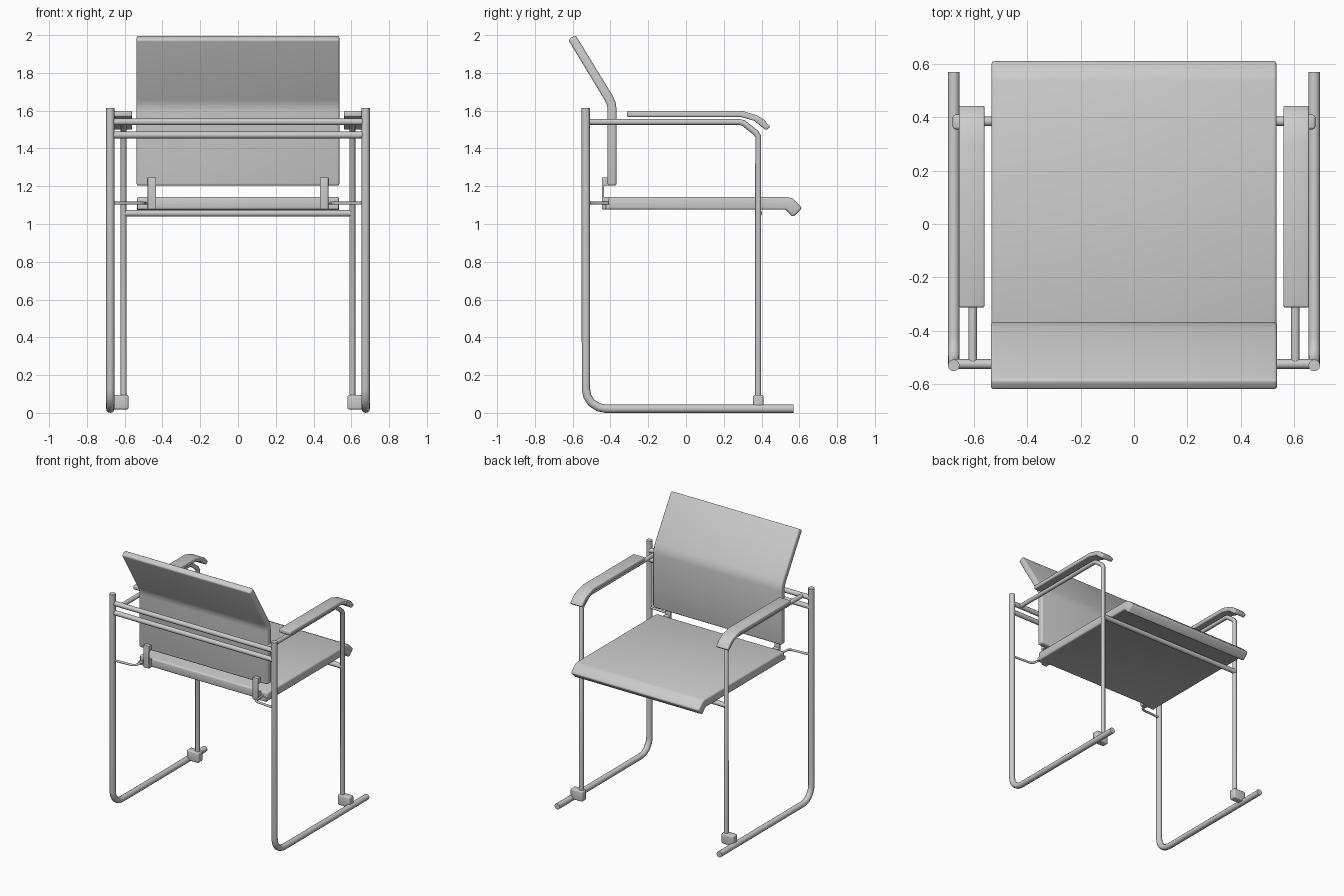
import bpy, math

if "Cube" in bpy.data.objects:
    bpy.data.objects.remove(bpy.data.objects["Cube"])


def activate(ob):
    bpy.ops.object.select_all(action='DESELECT')
    ob.select_set(True)
    bpy.context.view_layer.objects.active = ob


def tube(name, pts, r):
    """Round tube along a list of points, with closed ends."""
    cu = bpy.data.curves.new(name, 'CURVE')
    cu.dimensions = '3D'
    cu.bevel_depth = r
    cu.bevel_resolution = 4
    cu.use_fill_caps = True
    sp = cu.splines.new('POLY')
    sp.points.add(len(pts) - 1)
    for p, co in zip(sp.points, pts):
        p.co = (*co, 1)
    ob = bpy.data.objects.new(name, cu)
    bpy.context.collection.objects.link(ob)
    activate(ob)
    bpy.ops.object.convert(target='MESH')
    bpy.ops.object.shade_smooth_by_angle(angle=math.radians(50))
    return ob


def slab(name, profile, x0, x1, bevel):
    """Side profile (y, z) extruded along x, with rounded edges."""
    n = len(profile)
    verts = [(x, y, z) for x in (x0, x1) for y, z in profile]
    faces = [tuple(range(n)), tuple(range(2 * n - 1, n - 1, -1))]
    faces += [(i, i + n, (i + 1) % n + n, (i + 1) % n) for i in range(n)]
    me = bpy.data.meshes.new(name)
    me.from_pydata(verts, [], faces)
    ob = bpy.data.objects.new(name, me)
    bpy.context.collection.objects.link(ob)
    activate(ob)
    bpy.ops.object.mode_set(mode='EDIT')
    bpy.ops.mesh.select_all(action='SELECT')
    bpy.ops.mesh.normals_make_consistent(inside=False)
    bpy.ops.object.mode_set(mode='OBJECT')
    m = ob.modifiers.new("Bevel", 'BEVEL')
    m.width = bevel
    m.segments = 3
    m.limit_method = 'ANGLE'
    m.angle_limit = math.radians(60)
    bpy.ops.object.modifier_apply(modifier=m.name)
    bpy.ops.object.shade_smooth_by_angle(angle=math.radians(50))
    return ob


def box(name, x0, x1, y0, y1, z0, z1, bevel=0.003):
    return slab(name, [(y0, z0), (y1, z0), (y1, z1), (y0, z1)], x0, x1, bevel)


# seat with turned-down lip
slab("seat", [(-0.41, 1.076), (0.526, 1.076), (0.567, 1.036), (0.616, 1.085),
              (0.565, 1.134), (0.54, 1.143), (-0.41, 1.143)], -0.535, 0.535, 0.012)

# backrest, bent and leaning at the top
slab("backrest", [(-0.415, 1.203), (-0.368, 1.203), (-0.368, 1.61), (-0.373, 1.645),
                  (-0.39, 1.682), (-0.585, 2.0), (-0.624, 1.976), (-0.43, 1.655),
                  (-0.418, 1.628), (-0.415, 1.6)], -0.537, 0.537, 0.012)

# cross bars behind the backrest
for z in (1.541, 1.471):
    tube("back_cross_bar", [(-0.67, -0.525, z), (0.67, -0.525, z)], 0.018)

# cross bar under the seat
tube("seat_cross_bar", [(-0.605, 0.385, 1.057), (0.605, 0.385, 1.057)], 0.018)

for s, side in ((-1, "left"), (1, "right")):
    # outer frame: rear post curving into the floor runner
    ox, R = 0.676 * s, 0.105
    bend = [(ox, -0.53 + R * (1 - math.cos(a)), 0.022 + R * (1 - math.sin(a)))
            for a in (math.pi / 8 * i for i in range(5))]
    tube(side + "_post_and_runner",
         [(ox, -0.53, 1.613)] + bend + [(ox, 0.57, 0.022)], 0.022)

    # inner frame: front leg bending into the arm rail
    ix = 0.605 * s
    tube(side + "_front_leg_and_arm_rail",
         [(ix, 0.382, 0.06), (ix, 0.382, 1.465), (ix, 0.37, 1.483),
          (ix, 0.305, 1.534), (ix, 0.285, 1.54), (ix, -0.525, 1.54)], 0.016)

    # clamp joining leg and runner
    box(side + "_foot_clamp", *sorted((0.58 * s, 0.68 * s)), 0.355, 0.41, 0.018, 0.096, 0.01)

    # armrest pad with drooping front
    slab(side + "_arm_pad",
         [(-0.313, 1.567), (0.29, 1.567), (0.362, 1.546), (0.424, 1.496),
          (0.447, 1.514), (0.41, 1.555), (0.375, 1.575), (0.3, 1.598), (-0.313, 1.598)],
         *sorted((0.56 * s, 0.657 * s)), 0.008)

    # bracket between seat and backrest
    slab(side + "_back_bracket",
         [(-0.445, 1.078), (-0.405, 1.078), (-0.405, 1.143), (-0.434, 1.143),
          (-0.434, 1.203), (-0.41, 1.203), (-0.41, 1.247), (-0.445, 1.247)],
         *sorted((0.433 * s, 0.478 * s)), 0.003)

    # thin rod from the rear post to the seat
    tube(side + "_support_rod",
         [(0.67 * s, -0.525, 1.11), (0.52 * s, -0.515, 1.11),
          (0.5 * s, -0.5, 1.11), (0.49 * s, -0.4, 1.11)], 0.008)
    box(side + "_seat_corner_tab", *sorted((0.47 * s, 0.533 * s)), -0.425, -0.4, 1.078, 1.105)
